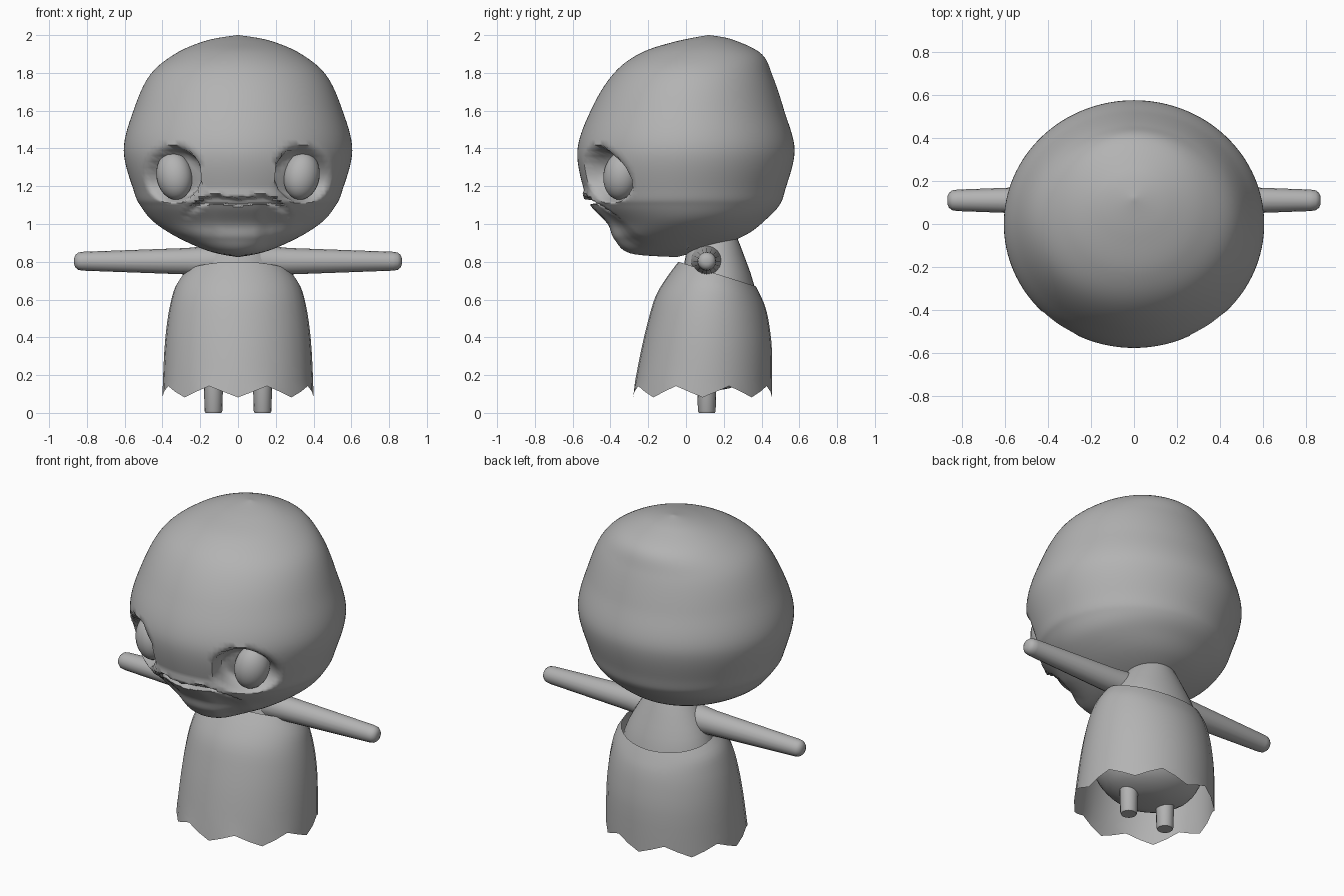
import bpy, bmesh, math
from mathutils import Vector, Matrix

if "Cube" in bpy.data.objects:
    bpy.data.objects.remove(bpy.data.objects["Cube"])

grey = bpy.data.materials.new("plain grey")
grey.diffuse_color = (0.45, 0.45, 0.45, 1)
grey.use_nodes = True
grey.node_tree.nodes["Principled BSDF"].inputs["Base Color"].default_value = grey.diffuse_color


def finish(bm, name, angle=60):
    bmesh.ops.recalc_face_normals(bm, faces=bm.faces)
    me = bpy.data.meshes.new(name)
    bm.to_mesh(me)
    bm.free()
    ob = bpy.data.objects.new(name, me)
    bpy.context.collection.objects.link(ob)
    me.materials.append(grey)
    bpy.ops.object.select_all(action='DESELECT')
    ob.select_set(True)
    bpy.context.view_layer.objects.active = ob
    bpy.ops.object.shade_smooth_by_angle(angle=math.radians(angle))
    return ob


def refine(rings, sub):
    """Catmull-Rom rings between the given ones."""
    out = []
    for i in range(len(rings) - 1):
        p0, p1, p2, p3 = (rings[min(max(k, 0), len(rings) - 1)] for k in range(i - 1, i + 3))
        for s in range(sub):
            t = s / sub
            out.append([b + .5 * t * (c - a + t * (2*a - 5*b + 4*c - d + t * (3*(b - c) + d - a)))
                        for a, b, c, d in zip(p0, p1, p2, p3)])
    return out + [list(rings[-1])]


def loft(name, rings, n, sub=1, caps=True, warp=None, matrix=None, angle=60):
    """Rings are (half width, front y, back y, front z, back z)."""
    bm = bmesh.new()
    rows = []
    for rx, yf, yb, zf, zb in (refine(rings, sub) if sub > 1 else rings):
        row = []
        for k in range(n):
            a = 2 * math.pi * k / n
            t = (1 - math.cos(a)) / 2
            p = Vector((rx * math.sin(a), yf + (yb - yf) * t, zf + (zb - zf) * t))
            row.append(bm.verts.new(warp(p, a) if warp else p))
        rows.append(row)
    for r, q in zip(rows, rows[1:]):
        for k in range(n):
            j = (k + 1) % n
            bm.faces.new((r[k], r[j], q[j], q[k]))
    if caps:
        bm.faces.new(rows[0])
        bm.faces.new(rows[-1])
    if matrix:
        bm.transform(matrix)
    return finish(bm, name, angle)


# Head with eye sockets and a curved mouth groove pressed into its front
def face_shape(p, a):
    if p.y > 0:
        return p
    x, z = abs(p.x), p.z
    side = 1 if p.x > 0 else -1
    d = ((x - .345) / .145) ** 2 + ((z - 1.26) / .15) ** 2
    if d < 1:
        depth = .12 * min(1, (1 - d) * 1.8)
        return p + Vector((-.6 * side, .8, 0)) * depth
    if x < .28:
        lip = 1.13 + .015 * math.sin(min(x / .13, 1) * math.pi / 2)
        if x > .13:
            lip -= .095 * ((x - .13) / .15) ** 2
        fade = min(1, (.29 - x) / .08)
        if lip - .035 < z < lip:
            return p + Vector((0, .045 * fade, 0))
        if lip <= z < lip + .03:
            return p + Vector((0, -.012 * fade, 0))
        if z <= lip - .035 and x > .1:          # hollow beside the chin
            return p + Vector((0, .02 * fade * min(1, (x - .1) / .06), 0))
    return p


head = [(.005, .115, .125, 2.0, 2.0), (.17, -.06, .25, 1.965, 1.975),
        (.33, -.24, .40, 1.905, 1.90), (.465, -.38, .46, 1.80, 1.78),
        (.55, -.495, .52, 1.62, 1.60), (.605, -.575, .575, 1.39, 1.39),
        (.55, -.535, .525, 1.16, 1.18), (.515, -.50, .495, 1.09, 1.10),
        (.45, -.415, .43, 1.0, 1.03), (.33, -.38, .33, .92, .95),
        (.17, -.295, .18, .845, .885), (.005, -.06, -.05, .825, .825)]
loft("head", head, 128, 8, warp=face_shape)

# Eyeballs
for s, side in ((-1, "right"), (1, "left")):
    bm = bmesh.new()
    m = (Matrix.Translation((s * .337, -.345, 1.255)) @ Matrix.Rotation(s * math.radians(37), 4, 'Z')
         @ Matrix.Rotation(s * math.radians(12), 4, 'Y') @ Matrix.Diagonal((.098, .09, .128, 1)))
    bmesh.ops.create_uvsphere(bm, u_segments=24, v_segments=16, radius=1, matrix=m)
    finish(bm, side + "_eye")

# Body hidden under the dress, showing at neck and underside
body = [(.13, .03, .27, .92, .93), (.19, 0, .305, .84, .84), (.26, -.025, .36, .72, .68),
        (.31, -.11, .39, .5, .5), (.32, -.16, .40, .32, .32), (.25, -.09, .34, .19, .19),
        (.12, .0, .23, .13, .13), (.005, .11, .12, .12, .12)]
loft("body", body, 32, 3)


# Dress: open sheet with slanted neckline and ragged hem
def hem(p, a):
    if p.z < .13:
        p.z -= .03 * math.cos(8 * a)
    return p


dress = [(.285, -.04, .37, .80, .67), (.33, -.10, .395, .72, .62), (.355, -.16, .42, .62, .56),
         (.375, -.20, .44, .49, .47), (.39, -.238, .455, .33, .33), (.40, -.28, .455, .112, .112)]
loft("dress", dress, 32, 3, caps=False, warp=hem)

# Arms and legs
arm = [(r, -r, r, x, x) for r, x in
       ((.085, .12), (.07, .27), (.05, .82), (.046, .845), (.034, .86), (.018, .867))]
leg = [(r, -r, r, z, z) for r, z in ((.042, 0), (.047, .01), (.052, .2))]
for s, side in ((-1, "right"), (1, "left")):
    loft(side + "_arm", arm, 16,
         matrix=Matrix.Translation((0, .11, .803)) @ Matrix.Rotation(s * math.pi / 2, 4, 'Y'))
    loft(side + "_leg", leg, 16, matrix=Matrix.Translation((s * .13, .11, 0)))
